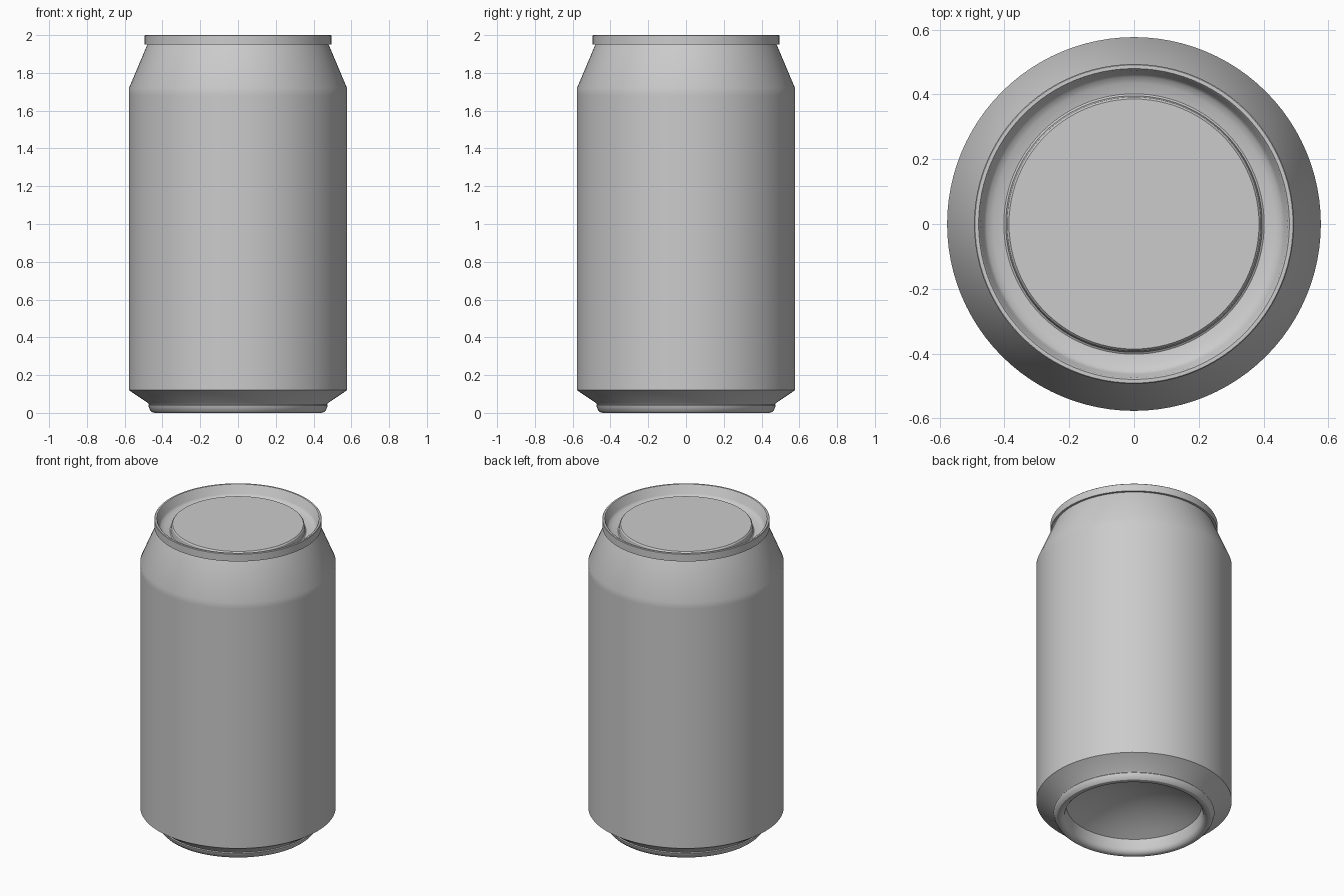
import bpy, bmesh, math

cube = bpy.data.objects.get("Cube")
if cube:
    bpy.data.objects.remove(cube, do_unlink=True)

SIDES = 96

grey = bpy.data.materials.new("brushed_grey")
grey.use_nodes = True
grey.diffuse_color = (0.6, 0.6, 0.6, 1)
grey.node_tree.nodes["Principled BSDF"].inputs["Base Color"].default_value = (0.6, 0.6, 0.6, 1)


def lathe(name, profile):
    """Turn a (radius, height) profile around z; radius 0 closes to a point."""
    bm = bmesh.new()
    rings = []
    for r, z in profile:
        if r == 0:
            rings.append([bm.verts.new((0, 0, z))] * SIDES)
        else:
            angles = [math.tau * i / SIDES for i in range(SIDES)]
            rings.append([bm.verts.new((r * math.cos(a), r * math.sin(a), z)) for a in angles])
    for low, high in zip(rings, rings[1:]):
        for i in range(SIDES):
            j = (i + 1) % SIDES
            corners = [low[i], low[j], high[j], high[i]]
            bm.faces.new(list(dict.fromkeys(corners)))
    mesh = bpy.data.meshes.new(name)
    bm.to_mesh(mesh)
    bm.free()
    mesh.materials.append(grey)
    obj = bpy.data.objects.new(name, mesh)
    bpy.context.collection.objects.link(obj)
    bpy.ops.object.select_all(action='DESELECT')
    obj.select_set(True)
    bpy.context.view_layer.objects.active = obj
    bpy.ops.object.shade_smooth_by_angle(angle=math.radians(30))
    return obj


# Base: recessed dome, rounded foot ring and lower chamfer
DOME_RADIUS, DOME_EDGE, DOME_RISE = 0.40, 0.09, 0.12
dome = []
for k in range(9):
    t = k / 8
    dome.append((DOME_RADIUS * t, DOME_EDGE + DOME_RISE * (1 - t * t)))
foot = [(0.407, 0.03), (0.413, 0.015), (0.425, 0.004), (0.44, 0), (0.455, 0.004),
        (0.466, 0.015), (0.472, 0.03), (0.475, 0.04), (0.471, 0.045), (0.478, 0.053)]
lathe("base", dome + foot + [(0.577, 0.12)])

# Body: straight wall and tapered shoulder
lathe("body", [(0.577, 0.12), (0.577, 1.68), (0.577, 1.72), (0.48, 1.95)])

# Lid: overhanging rim, sunken groove and raised centre panel
lathe("lid", [(0.478, 1.95), (0.494, 1.95), (0.494, 1.997), (0.491, 2.0),
              (0.48, 2.0), (0.475, 1.994), (0.464, 1.945), (0.455, 1.935),
              (0.435, 1.925), (0.402, 1.919), (0.396, 1.923), (0.392, 1.958),
              (0.386, 1.965), (0, 1.965)])
